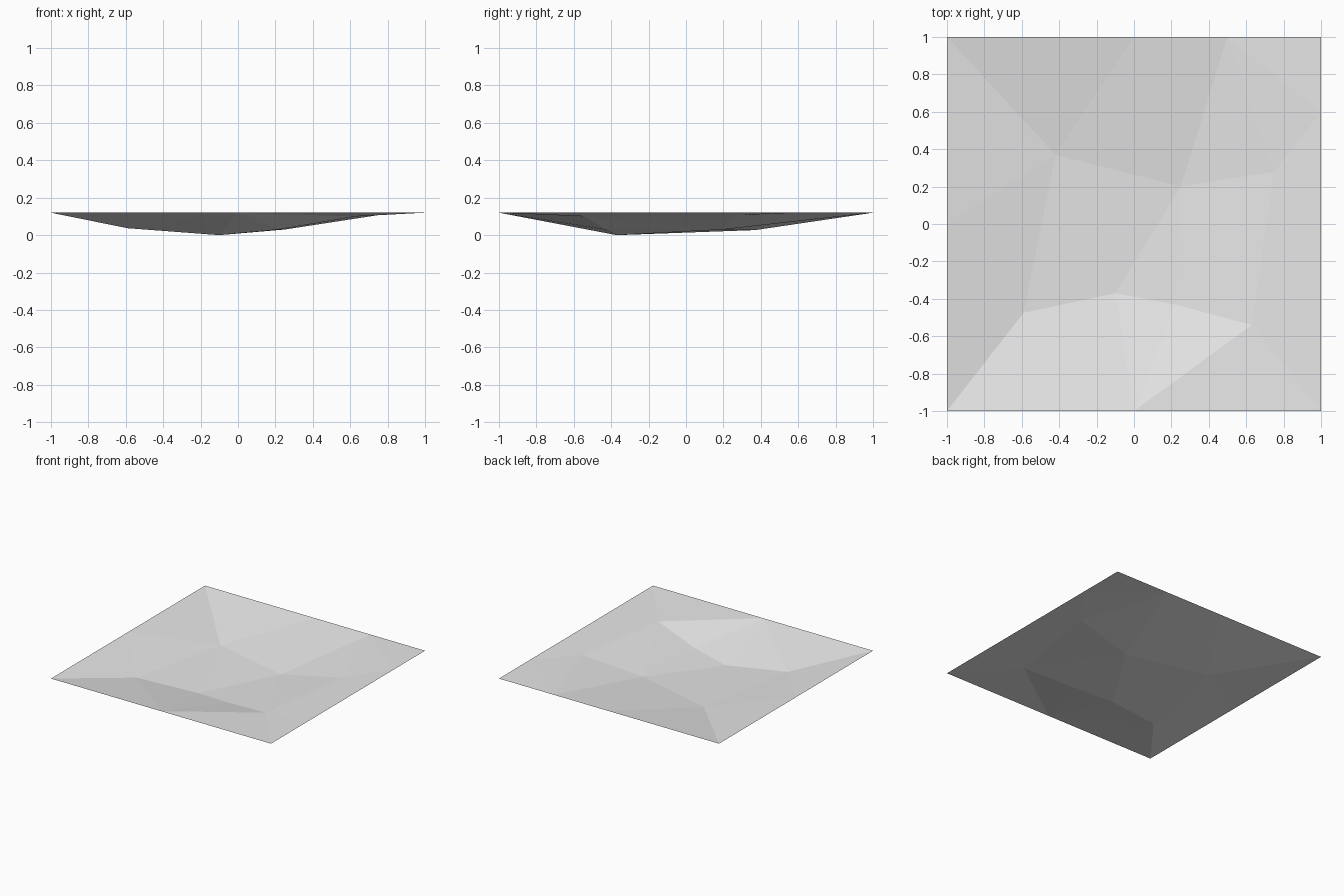
import bpy
import bmesh

cube = bpy.data.objects.get("Cube")
if cube:
    bpy.data.objects.remove(cube, do_unlink=True)

RIM_HEIGHT = 0.12

# Points around the flat square rim
rim = {
    "front_right": (-1, -1), "front_mid": (0, -1), "front_left": (1, -1),
    "left_front": (1, -0.5), "left_back": (1, 0.6), "back_left": (1, 1),
    "back_inner": (0.5, 1), "back_mid": (0, 1), "back_right": (-1, 1),
    "right_mid": (-1, 0),
}
# Sunken points of the basin
basin = {
    "west": (-0.59, -0.475, 0.037), "deep": (-0.10, -0.37, 0.0),
    "south": (0.22, -0.43, 0.03), "east": (0.63, -0.54, 0.10),
    "ledge": (0.75, 0.28, 0.107), "centre": (0.25, 0.20, 0.03),
    "north": (-0.42, 0.37, 0.027),
}
# Fans of facets: a hub, then its neighbours counter-clockwise from above
fans = [
    ("front_mid", "front_left", "east", "south", "deep", "west", "front_right"),
    ("east", "front_left", "left_front", "ledge", "centre", "south"),
    ("left_back", "back_left", "back_inner", "ledge", "left_front"),
    ("centre", "ledge", "back_inner", "back_mid", "north", "deep", "south"),
    ("north", "back_mid", "back_right", "right_mid", "west", "deep"),
    ("right_mid", "front_right", "west"),
]

# Single matte grey
grey = bpy.data.materials.new("light_grey")
grey.use_nodes = True
colour = (0.8, 0.8, 0.8, 1)
grey.diffuse_color = colour
grey.node_tree.nodes["Principled BSDF"].inputs["Base Color"].default_value = colour

# Faceted ground basin
bm = bmesh.new()
verts = {name: bm.verts.new((x, y, RIM_HEIGHT)) for name, (x, y) in rim.items()}
verts.update({name: bm.verts.new(co) for name, co in basin.items()})
for hub, *ring in fans:
    for a, b in zip(ring, ring[1:]):
        bm.faces.new((verts[hub], verts[a], verts[b]))
mesh = bpy.data.meshes.new("ground_basin")
bm.to_mesh(mesh)
bm.free()
mesh.materials.append(grey)
bpy.context.collection.objects.link(bpy.data.objects.new("ground_basin", mesh))
